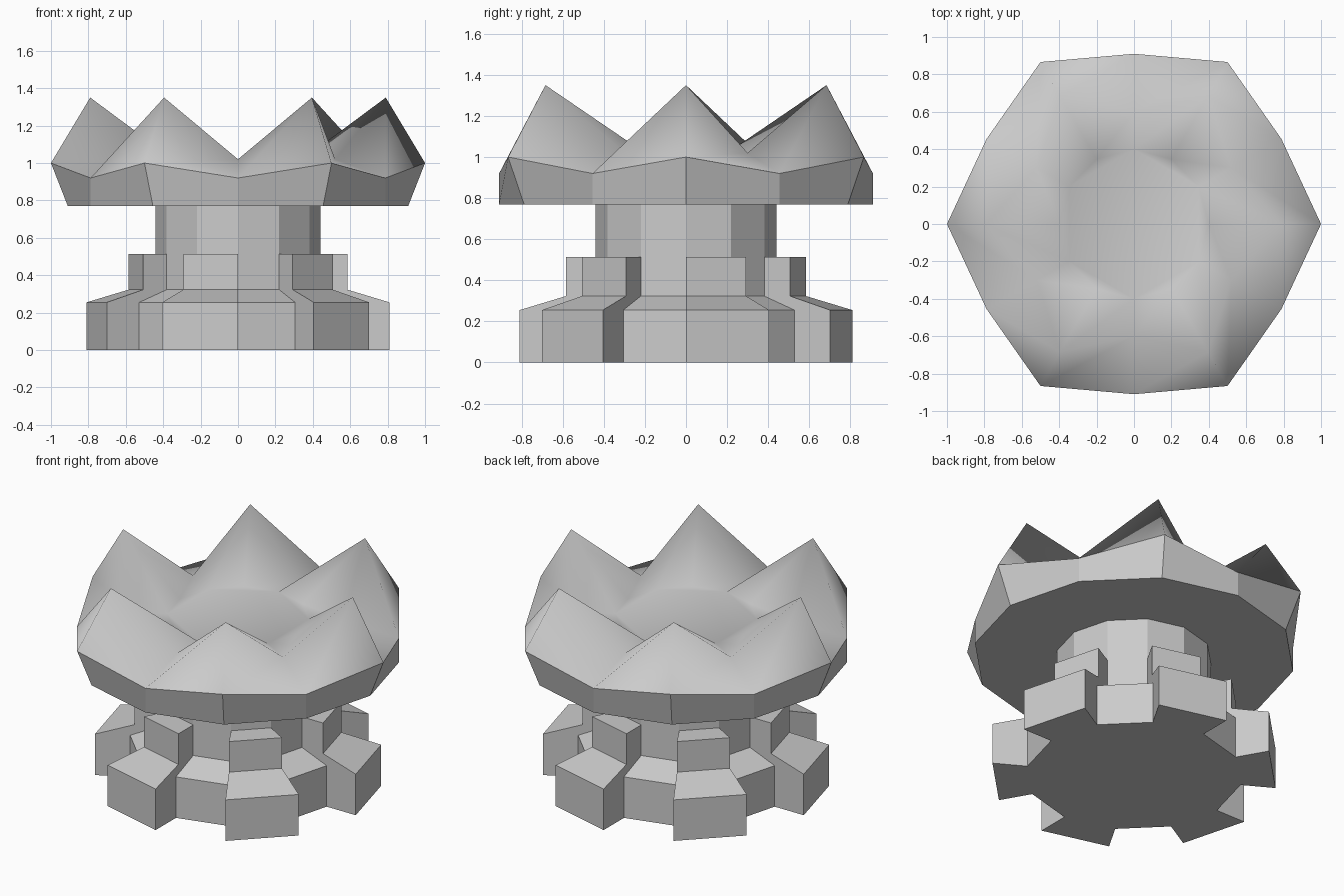
import bpy, bmesh
from math import cos, sin, radians

if "Cube" in bpy.data.objects:
    bpy.data.objects.remove(bpy.data.objects["Cube"])

N = 12  # everything is built on a 12-sided ring


def ring(bm, points):
    """12 vertices; points is a list of (radius, z) repeated around the ring."""
    out = []
    for i in range(N):
        r, z = points[i % len(points)]
        a = radians(30 * i)
        out.append(bm.verts.new((r * cos(a), r * sin(a), z)))
    return out


def bridge(bm, low, high, split=False):
    """Faces between two rings, optionally split along one consistent diagonal."""
    faces = []
    for i in range(N):
        k = (i + 1) % N
        if split:
            faces.append(bm.faces.new((low[i], low[k], high[k])))
            faces.append(bm.faces.new((low[i], high[k], high[i])))
        else:
            faces.append(bm.faces.new((low[i], low[k], high[k], high[i])))
    return faces


def finish(bm, name):
    bmesh.ops.recalc_face_normals(bm, faces=bm.faces)
    mesh = bpy.data.meshes.new(name)
    bm.to_mesh(mesh)
    bm.free()
    obj = bpy.data.objects.new(name, mesh)
    bpy.context.collection.objects.link(obj)
    return obj


# Toothed base with column: even sectors are teeth, odd sectors are gaps
bm = bmesh.new()
core = [ring(bm, [p]) for p in ((.61, 0), (.61, .255), (.44, .323), (.44, .513))]
tooth = [ring(bm, [p]) for p in ((.81, 0), (.81, .255), (.585, .323), (.585, .513))]
for i in range(N):
    k = (i + 1) % N
    prof = core if i % 2 else tooth
    for j in range(3):
        bm.faces.new((prof[j][i], prof[j][k], prof[j + 1][k], prof[j + 1][i]))
        # radial side wall of the tooth
        bm.faces.new((core[j][i], tooth[j][i], tooth[j + 1][i], core[j + 1][i]))
    if i % 2 == 0:
        for j in (0, 3):  # tooth underside and top
            bm.faces.new((core[j][i], core[j][k], tooth[j][k], tooth[j][i]))
bm.faces.new(core[0])
bridge(bm, core[3], ring(bm, [(.44, .77)]))
finish(bm, "toothed_base")

# Crown: underside, outer wall, six pointed petals and the inner floor
bm = bmesh.new()
neck = ring(bm, [(.44, .77)])
under = ring(bm, [(.91, .77)])
rim = ring(bm, [(1.0, 1.0), (.91, .92)])
tips = ring(bm, [(.79, 1.35), (.60, 1.02)])
floor = ring(bm, [(.40, 1.02)])
bridge(bm, neck, under)
bridge(bm, under, rim)
petals = bridge(bm, rim, tips, True) + bridge(bm, tips, floor, True)
petals.append(bm.faces.new(floor))
for f in petals:
    f.smooth = True
for i in range(N):  # crisp edge along the rim
    bm.edges.get((rim[i], rim[(i + 1) % N])).smooth = False
finish(bm, "petal_crown")
